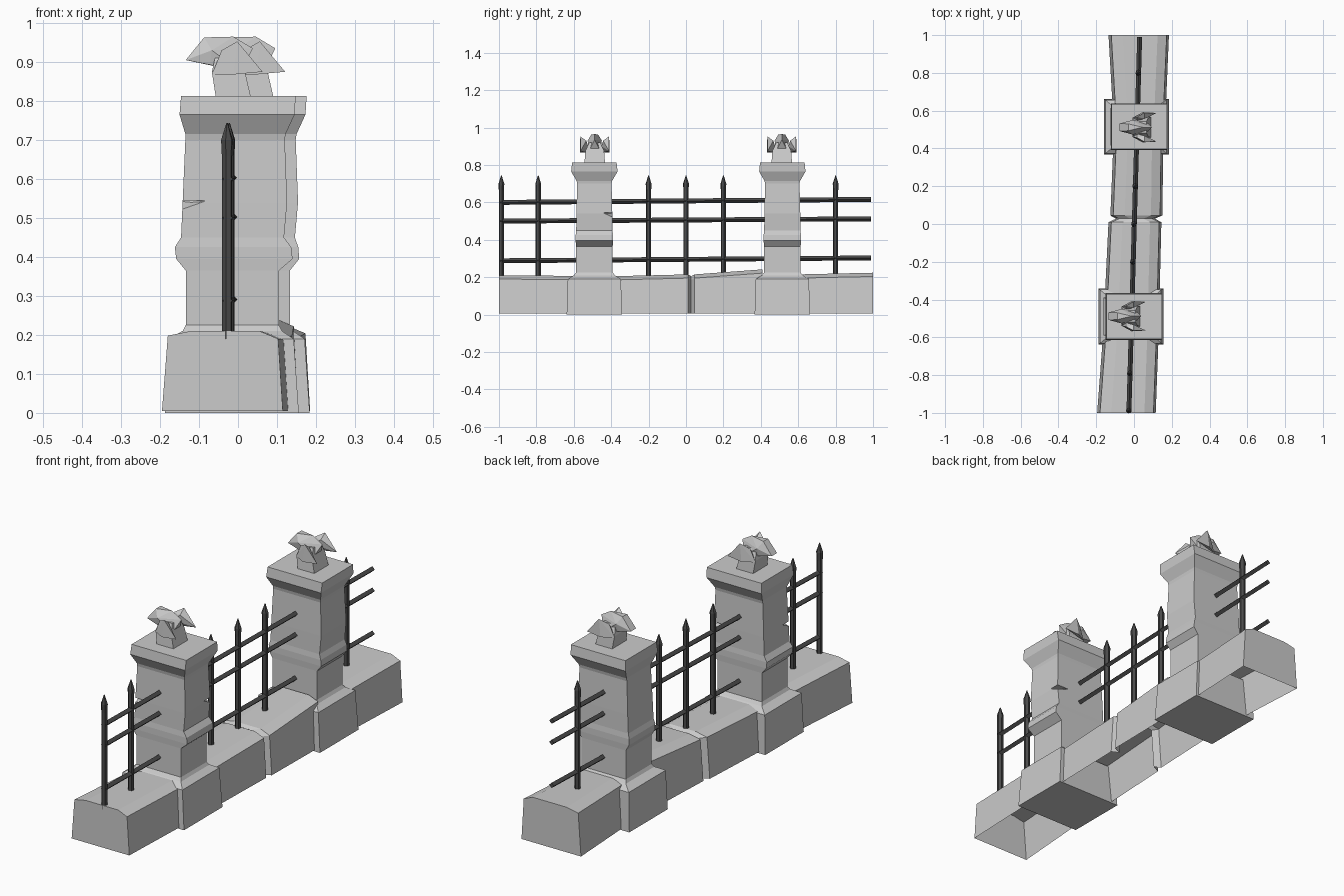
import bpy, bmesh, math
from mathutils import Vector

if "Cube" in bpy.data.objects:
    bpy.data.objects.remove(bpy.data.objects["Cube"])


def make(name, bm, mat=None):
    bmesh.ops.recalc_face_normals(bm, faces=bm.faces[:])
    me = bpy.data.meshes.new(name)
    bm.to_mesh(me)
    bm.free()
    ob = bpy.data.objects.new(name, me)
    bpy.context.collection.objects.link(ob)
    if mat:
        me.materials.append(mat)
    return ob


def loft(bm, rings, closed=True, caps=True):
    """Skin a list of equal-length point rings."""
    vs = [[bm.verts.new(p) for p in r] for r in rings]
    n = len(vs[0])
    for a, b in zip(vs, vs[1:]):
        for i in range(n if closed else n - 1):
            j = (i + 1) % n
            bm.faces.new((a[i], a[j], b[j], b[i]))
    if caps:
        bm.faces.new(vs[0])
        bm.faces.new(vs[-1])


def hull(bm, pts):
    vs = [bm.verts.new(p) for p in pts]
    res = bmesh.ops.convex_hull(bm, input=vs)
    loose = [v for v in vs if v.is_valid and not v.link_faces]
    bmesh.ops.delete(bm, geom=loose, context='VERTS')


iron = bpy.data.materials.new("dark_iron")
iron.diffuse_color = (0.07, 0.07, 0.07, 1)
iron.use_nodes = True
iron.node_tree.nodes["Principled BSDF"].inputs["Base Color"].default_value = iron.diffuse_color


# low wall blocks: sections of (y, left, right, top), open underneath
def wall(name, sections):
    rings = []
    for y, l, r, t in sections:
        rings.append([(l, y, 0.005), (l + .015, y, t - .012), (l + .075, y, t),
                      (r - .06, y, t), (r - .012, y, t - .02), (r, y, 0.005)])
    bm = bmesh.new()
    loft(bm, rings, closed=False)
    make(name, bm)


wall("wall_front_end", [(-1, -.195, .115, .21), (-.6, -.165, .13, .207)])
wall("wall_middle", [(-.4, -.155, .135, .205), (.01, -.135, .145, .215), (.028, -.095, .11, .205),
                     (.045, -.125, .15, .215), (.41, -.11, .155, .242)])
wall("wall_back_end", [(.6, -.112, .168, .215), (1, -.135, .185, .224)])


# stone pillars: rings of (z, x0, x1, half depth)
def pillar(name, cx, cy, band):
    prof = [(0, -.175, .168, .148), (.19, -.168, .155, .142), (.21, -.13, .125, .11),
            (.225, -.122, .117, .098), (.365, -.122, .117, .098),
            (.395, -.122 - .7 * band, .117 + band, .1),
            (.425, -.122 - .8 * band, .117 + .9 * band, .1), (.45, -.134, .13, .097),
            (.54, -.13, .138, .096), (.7, -.123, .132, .092), (.715, -.123, .134, .095),
            (.765, -.138, .157, .124), (.813, -.134, .16, .119)]
    rings = [[(cx + a, cy - h, z), (cx + b, cy - h, z), (cx + b, cy + h, z), (cx + a, cy + h, z)]
             for z, a, b, h in prof]
    bm = bmesh.new()
    loft(bm, rings)
    return make(name, bm)


front = pillar("front_pillar", -.012, -.49, .035)
pillar("back_pillar", .016, .515, .024)

# chipped corners on the front pillar
for i, (x, y, s) in enumerate([(-.15, -.592, 1), (.13, -.388, -1)]):
    bm = bmesh.new()
    hull(bm, [(x - .03 * s, y - .03 * s, .495), (x - .03 * s, y - .03 * s, .545),
              (x + .1 * s, y - .02 * s, .545), (x - .02 * s, y + .07 * s, .545),
              (x + .03 * s, y + .03 * s, .54)])
    cut = make("chip_cutter_%d" % i, bm)
    cut.hide_render = True
    cut.hide_viewport = True
    mod = front.modifiers.new("chip", 'BOOLEAN')
    mod.operation = 'DIFFERENCE'
    mod.object = cut


# winged finials
def finial(name, cx, cy):
    bm = bmesh.new()
    loft(bm, [[(u, -w, z), (v, -w, z), (v, w, z), (u, w, z)]
              for z, u, v, w in [(.81, -.045, .045, .055), (.875, -.055, .03, .05),
                                 (.92, -.045, .02, .03)]])
    head = [(.0, 0, .965), (.05, 0, .935)]
    for s in (-1, 1):
        head += [(-.122, s * .02, .905), (-.075, s * .018, .963), (-.055, s * .038, .93),
                 (-.06, s * .03, .893), (.02, s * .03, .875)]
        hull(bm, [(-.055, s * .05, .868), (-.03, s * .055, .93), (.01, s * .077, .953),
                  (.075, s * .076, .875), (.0, s * .08, .868), (.01, s * .045, .93),
                  (-.03, s * .035, .9)])
    hull(bm, head)
    bmesh.ops.translate(bm, verts=bm.verts[:], vec=(cx, cy, 0))
    make(name, bm)


finial("front_finial", -.012, -.488)
finial("back_finial", .046, .512)

# iron rails, slightly skewed along the wall
for i, (z0, z1) in enumerate([(.288, .303), (.5, .512), (.6, .616)]):
    bm = bmesh.new()
    loft(bm, [[(x + .013 * math.cos(a), y, z + .013 * math.sin(a))
               for a in [k * math.pi / 2 for k in range(4)]]
              for x, y, z in [(-.027, -.995, z0), (.03, .99, z1)]])
    make("rail_%d" % i, bm, iron)

# spiked posts
for i, y in enumerate([-.987, -.79, -.2, 0, .2, .8]):
    x = .0285 * y
    bm = bmesh.new()
    loft(bm, [[(x + r * math.cos(a), y + r * math.sin(a), z)
               for a in [.3 + k * math.pi / 3 for k in range(6)]]
              for z, r in [(.19, .014), (.66, .014), (.7, .016), (.743, .002)]])
    make("post_%d" % i, bm, iron)
